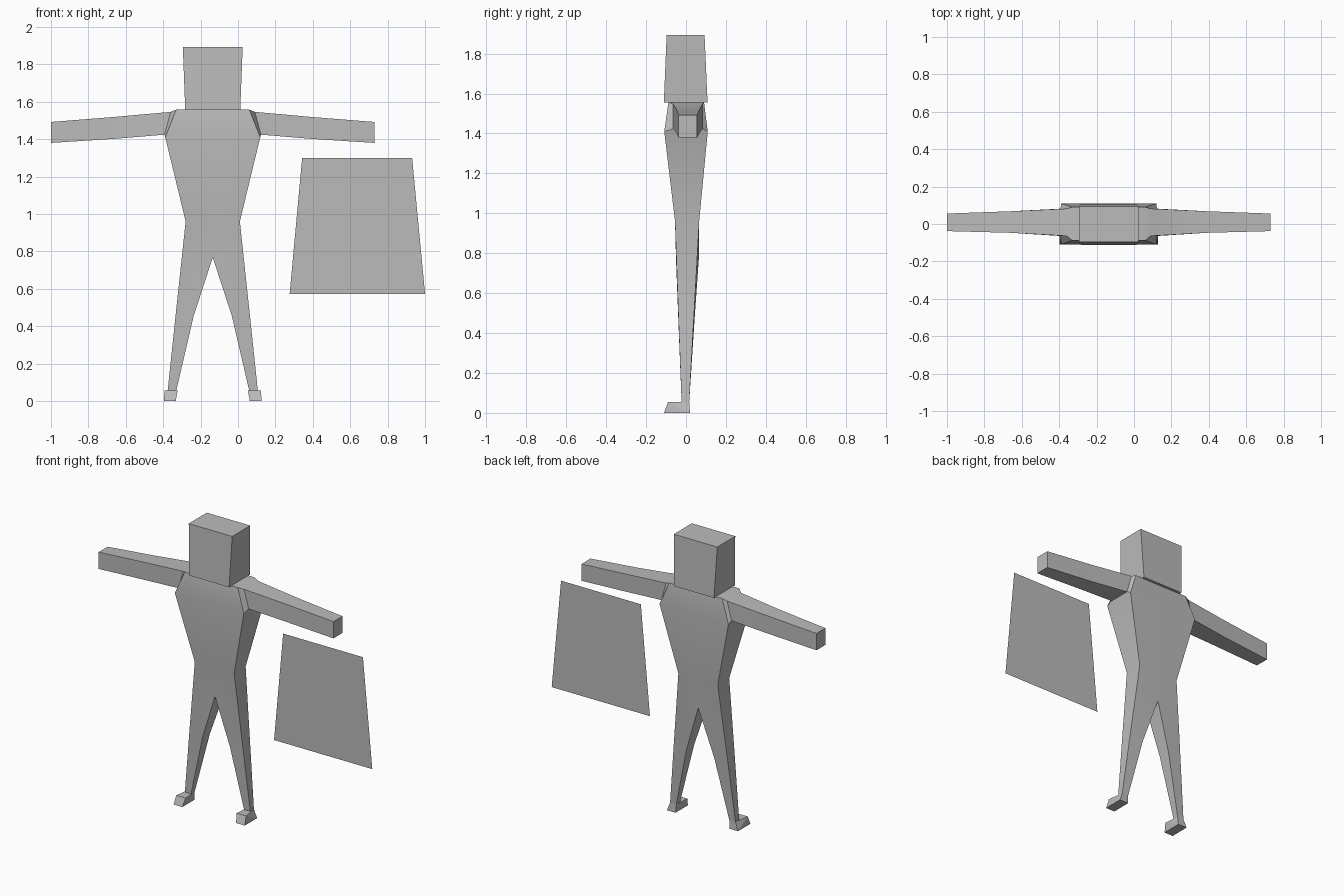
import bpy, bmesh, math

if "Cube" in bpy.data.objects:
    bpy.data.objects.remove(bpy.data.objects["Cube"])

CX = -0.135  # figure centre line

grey = bpy.data.materials.new("plain grey")
grey.diffuse_color = (0.5, 0.5, 0.5, 1)
grey.use_nodes = True
grey.node_tree.nodes["Principled BSDF"].inputs["Base Color"].default_value = grey.diffuse_color


def finish(bm, name, smooth=False):
    bmesh.ops.remove_doubles(bm, verts=bm.verts, dist=0.0005)
    bmesh.ops.recalc_face_normals(bm, faces=bm.faces)
    me = bpy.data.meshes.new(name)
    bm.to_mesh(me)
    bm.free()
    me.materials.append(grey)
    ob = bpy.data.objects.new(name, me)
    bpy.context.collection.objects.link(ob)
    if smooth:
        bpy.ops.object.select_all(action='DESELECT')
        ob.select_set(True)
        bpy.context.view_layer.objects.active = ob
        bpy.ops.object.shade_smooth_by_angle(angle=math.radians(30))
    return ob


def hull(name, points):
    bm = bmesh.new()
    for p in points:
        bm.verts.new(p)
    bmesh.ops.convex_hull(bm, input=bm.verts)
    bmesh.ops.dissolve_limit(bm, angle_limit=0.02, verts=bm.verts, edges=bm.edges)
    return finish(bm, name)


# Body landmarks: x from centre line, front y, back y, z
P = {
    "neck": (0, -.088, .09, 1.558), "shoulder": (.195, -.088, .09, 1.558),
    "sternum": (0, -.109, .109, 1.41), "chest": (.254, -.109, .109, 1.41),
    "belly": (0, -.055, .066, .96), "waist": (.145, -.055, .066, .96),
    "crotch": (0, -.05, .064, .768), "knee_in": (.102, -.038, .042, .455),
    "knee_out": (.199, -.037, .038, .455),
    "ankle_in": (.195, -.022, .016, .055), "ankle_out": (.241, -.022, .016, .055),
    "root_top": (.225, -.064, .082, 1.546), "root_low": (.258, -.064, .082, 1.424),
    "elbow_top": (.525, -.047, .068, 1.519), "elbow_low": (.525, -.047, .068, 1.402),
    "tip_top": (.865, -.038, .056, 1.492), "tip_low": (.865, -.038, .056, 1.38),
}
# Faces drawn on both the front and the back
PANELS = ["neck shoulder chest sternum", "sternum chest waist belly",
          "belly waist crotch", "waist knee_out knee_in crotch",
          "knee_out ankle_out ankle_in knee_in", "shoulder root_top root_low chest",
          "root_top elbow_top elbow_low root_low", "elbow_top tip_top tip_low elbow_low"]
# Chains bridged from front to back
CHAINS = ["neck shoulder root_top elbow_top tip_top tip_low elbow_low root_low "
          "chest waist knee_out ankle_out", "crotch knee_in ankle_in"]

bm = bmesh.new()
for s in (1, -1):
    F = {k: bm.verts.new((CX + s * x, f, z)) for k, (x, f, b, z) in P.items()}
    B = {k: bm.verts.new((CX + s * x, b, z)) for k, (x, f, b, z) in P.items()}
    for panel in PANELS:
        for V in (F, B):
            bm.faces.new([V[k] for k in panel.split()])
    for chain in CHAINS:
        ks = chain.split()
        for a, b in zip(ks, ks[1:]):
            bm.faces.new((F[a], F[b], B[b], B[a]))
finish(bm, "body", smooth=True)

# Feet: ankle, toe top and sole corners
for s, side in ((1, "left"), (-1, "right")):
    pts = [(x, y, .055) for x in (.195, .241) for y in (-.022, .016)]
    pts += [(x, -.09, .055) for x in (.188, .257)]
    pts += [(x, y, 0) for x in (.198, .262) for y in (-.11, .02)]
    hull("foot_" + side, [(CX + s * x, y, z) for x, y, z in pts])

# Head: tapered block
hull("head", [(CX + sx * w, y, z)
              for w, ys, z in ((.147, (-.111, .108), 1.556), (.16, (-.097, .093), 1.893))
              for sx in (-1, 1) for y in ys])

# Flat standing panel beside the figure
bm = bmesh.new()
bm.faces.new([bm.verts.new((x, -.015, z)) for x, z in
              ((.276, .573), (1.0, .573), (.931, 1.30), (.343, 1.30))])
finish(bm, "side_panel")
